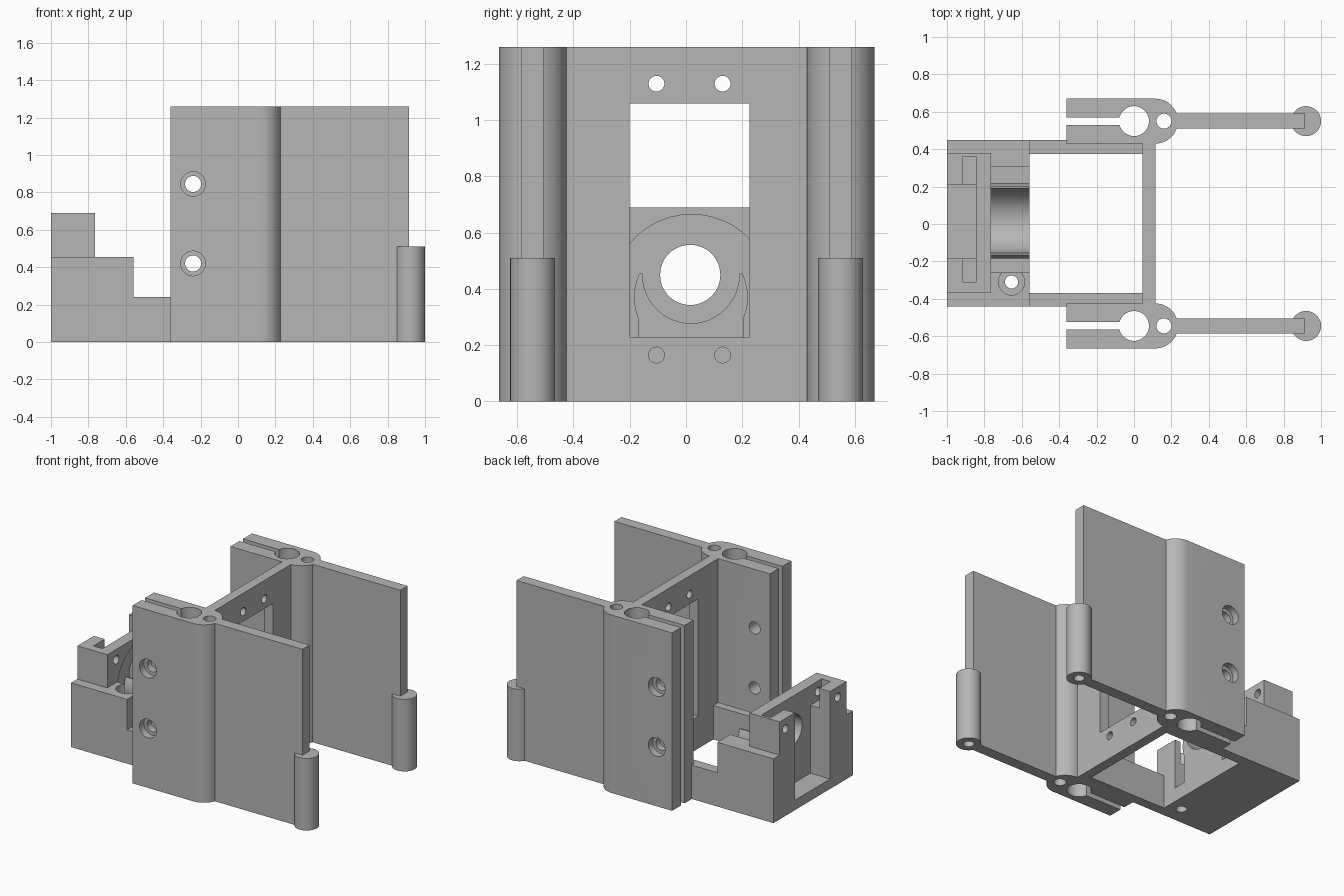
import bpy, bmesh, math
from mathutils import Matrix, Vector

cube = bpy.data.objects.get("Cube")
if cube:
    bpy.data.objects.remove(cube, do_unlink=True)

grey = bpy.data.materials.new("plain grey")
grey.use_nodes = True
COLOUR = (0.47, 0.47, 0.47, 1)
grey.diffuse_color = COLOUR
grey.node_tree.nodes["Principled BSDF"].inputs["Base Color"].default_value = COLOUR


def finish(name, bm):
    bmesh.ops.recalc_face_normals(bm, faces=bm.faces)
    mesh = bpy.data.meshes.new(name)
    bm.to_mesh(mesh)
    bm.free()
    mesh.materials.append(grey)
    ob = bpy.data.objects.new(name, mesh)
    bpy.context.collection.objects.link(ob)
    return ob


def box(name, x, y, z):
    """Box from three (low, high) ranges."""
    bm = bmesh.new()
    bmesh.ops.create_cube(bm, size=1)
    for v in bm.verts:
        v.co = Vector([(a + b) / 2 + c * (b - a) for (a, b), c in zip((x, y, z), v.co)])
    return finish(name, bm)


def cyl(name, axis, centre, r, span):
    """Cylinder along an axis; centre gives the other two coordinates in order."""
    bm = bmesh.new()
    turn = {"x": Matrix.Rotation(math.pi / 2, 4, "Y"),
            "y": Matrix.Rotation(math.pi / 2, 4, "X"), "z": Matrix()}[axis]
    bmesh.ops.create_cone(bm, cap_ends=True, segments=48, radius1=r, radius2=r,
                          depth=span[1] - span[0], matrix=turn)
    pos = list(centre)
    pos.insert("xyz".index(axis), sum(span) / 2)
    bmesh.ops.translate(bm, verts=bm.verts, vec=pos)
    return finish(name, bm)


def combine(ob, tools, op="DIFFERENCE"):
    """Apply each tool as a boolean, then remove it."""
    for tool in tools:
        mod = ob.modifiers.new("cut", "BOOLEAN")
        mod.operation, mod.solver, mod.object = op, "EXACT", tool
        bpy.context.view_layer.objects.active = ob
        bpy.ops.object.modifier_apply(modifier=mod.name)
        bpy.data.objects.remove(tool, do_unlink=True)
    return ob


H = 1.26
FULL = (-0.1, 1.4)

# Two split clamps, each with a long arm ending in a pin
for side, s, yc in (("left", 1, 0.55), ("right", -1, -0.545)):
    clamp = box(side + "_clamp", (-0.36, 0.115), (yc - 0.12, yc + 0.12), (0, H))
    combine(clamp, [cyl("nose", "z", (0.115, yc), 0.12, (0, H))], "UNION")
    cuts = [cyl("rod_hole", "z", (0, yc), 0.08, FULL),
            cyl("small_hole", "z", (0.16, yc), 0.04, FULL),
            box("slot", (-0.5, -0.05), (yc - 0.02, yc + 0.02), FULL)]
    for z in (0.42, 0.845):
        cuts.append(cyl("bolt_hole", "y", (-0.24, z), 0.043, (yc - 0.2, yc + 0.2)))
        outer = sorted((yc + s * 0.07, yc + s * 0.2))
        cuts.append(cyl("bolt_head", "y", (-0.24, z), 0.066, outer))
    combine(clamp, cuts)

    arm = box(side + "_arm", (0.205, 0.915), (yc - 0.04, yc + 0.04), (0, H))
    pin = cyl(side + "_pin", "z", (0.92, yc), 0.08, (0, 0.51))
    for ob in (arm, pin):
        combine(ob, [cyl("pin_hole", "z", (0.92, yc), 0.035, (-0.1, 0.4))])

# Cross plate with window and four screw holes
plate = box("cross_plate", (0.045, 0.115), (-0.44, 0.445), (0, H))
cuts = [box("window", (0, 0.2), (-0.2, 0.225), (0.23, 1.06))]
for y in (-0.105, 0.13):
    for z in (0.165, 1.13):
        cuts.append(cyl("screw_hole", "x", (y, z), 0.028, (0, 0.2)))
combine(plate, cuts)

# Side rails joining the plate to the motor mount
for side, y in (("left", (0.375, 0.45)), ("right", (-0.44, -0.37))):
    box(side + "_rail", (-0.57, 0.06), y, (0, 0.24))

# Motor mount block with raised back wall
mount = box("motor_mount", (-1, -0.56), (-0.44, 0.45), (0, 0.455))
combine(mount, [box("upper", (-1, -0.765), (-0.37, 0.38), (0.3, 0.69))], "UNION")
combine(mount, [
    box("rear_pocket", (-1.1, -0.845), (-0.185, 0.21), (0.07, 0.8)),
    box("nut_slots", (-0.915, -0.845), (-0.31, 0.36), (0.55, 0.8)),
    box("front_bay", (-0.765, -0.5), (-0.26, 0.305), (0.1, 0.8)),
    cyl("round_recess", "x", (0.02, 0.38), 0.285, (-0.785, -0.75)),
    cyl("shaft_hole", "x", (0.015, 0.45), 0.107, (-0.9, -0.7)),
    cyl("left_screw", "x", (0.315, 0.617), 0.03, (-1.1, -0.7)),
    cyl("right_screw", "x", (-0.27, 0.617), 0.03, (-1.1, -0.7)),
    cyl("bolt_recess", "z", (-0.655, -0.31), 0.07, (0.3, 0.6)),
    cyl("bolt_through", "z", (-0.655, -0.31), 0.035, FULL),
])

# Cradle with a round trough inside the bay
cradle = box("cradle", (-0.765, -0.56), (-0.17, 0.205), (0.09, 0.37))
combine(cradle, [cyl("cradle_round", "x", (0.0175, 0.37), 0.202, (-0.765, -0.56))], "UNION")
combine(cradle, [cyl("trough", "x", (0.0175, 0.45), 0.172, (-0.9, -0.5)),
                 box("open_top", (-0.9, -0.5), (-0.3, 0.3), (0.455, 0.8))])

# Smooth round walls, keep hard edges
bpy.ops.object.select_all(action="DESELECT")
for ob in bpy.context.collection.objects:
    if ob.type == "MESH" and grey.name in ob.data.materials:
        ob.select_set(True)
        bpy.context.view_layer.objects.active = ob
bpy.ops.object.shade_smooth_by_angle(angle=math.radians(30))
